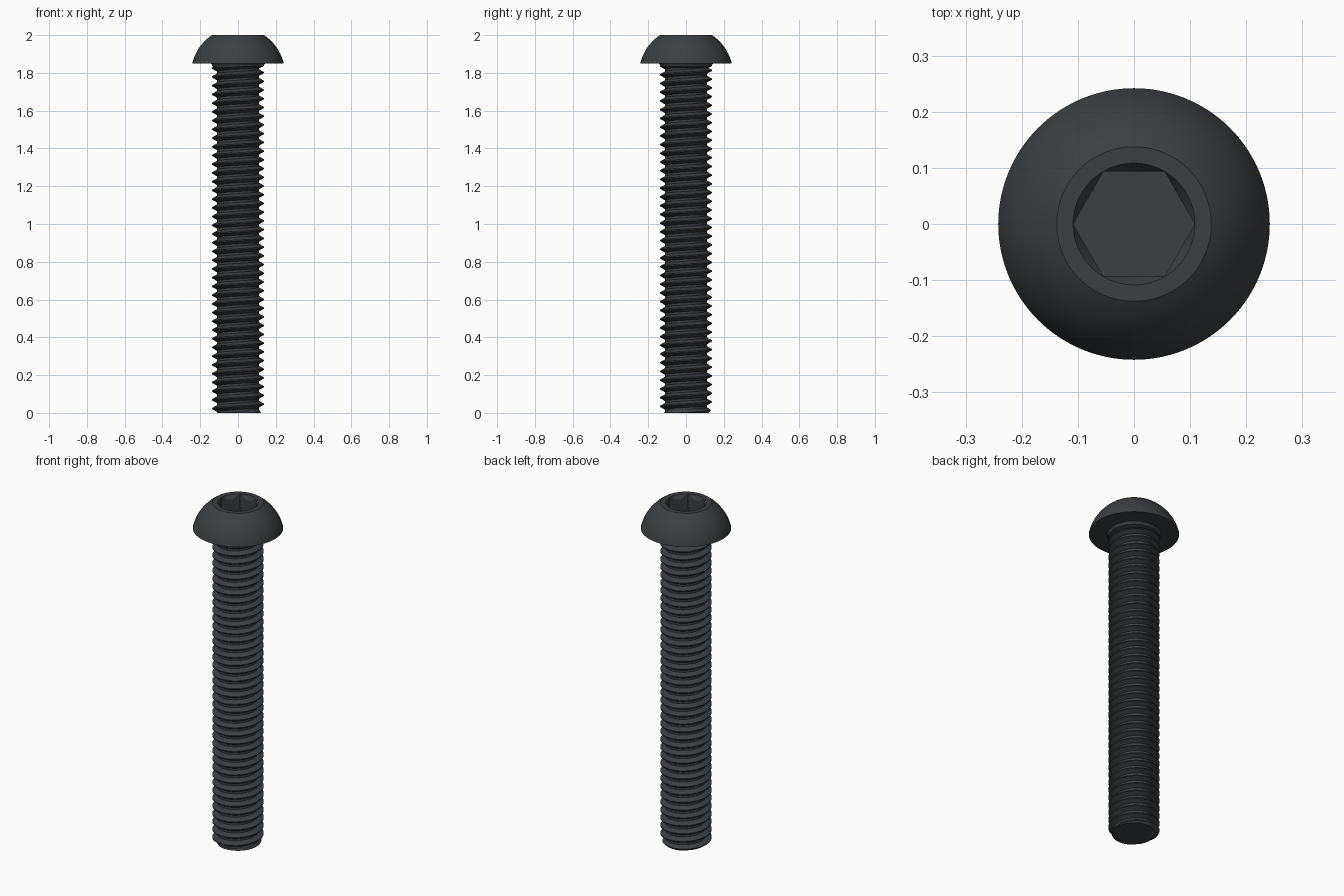
import bpy, bmesh, math

if "Cube" in bpy.data.objects:
    bpy.data.objects.remove(bpy.data.objects["Cube"])

N = 96                        # segments around the axis
PITCH = 0.0462
R_MAJOR, R_MINOR = 0.137, 0.111
THREAD_TOP = 1.84
HEAD_Z, TOP_Z = 1.85, 2.0

mat = bpy.data.materials.new("black_steel")
mat.diffuse_color = (0.045, 0.05, 0.055, 1)
mat.use_nodes = True
mat.node_tree.nodes["Principled BSDF"].inputs["Base Color"].default_value = mat.diffuse_color


def finish(bm, name):
    bmesh.ops.remove_doubles(bm, verts=bm.verts, dist=1e-5)
    bmesh.ops.recalc_face_normals(bm, faces=bm.faces)
    mesh = bpy.data.meshes.new(name)
    bm.to_mesh(mesh)
    bm.free()
    mesh.materials.append(mat)
    obj = bpy.data.objects.new(name, mesh)
    bpy.context.collection.objects.link(obj)
    bpy.ops.object.select_all(action='DESELECT')
    obj.select_set(True)
    bpy.context.view_layer.objects.active = obj
    bpy.ops.object.shade_smooth_by_angle(angle=math.radians(30))
    return obj


def ring(bm, radius, height):
    """Closed ring; radius and height are functions of the angle."""
    verts = []
    for i in range(N):
        a = math.tau * i / N
        r = radius(a)
        verts.append(bm.verts.new((r * math.cos(a), r * math.sin(a), height(a))))
    return verts


def bridge(bm, lo, hi):
    for i in range(N):
        j = (i + 1) % N
        bm.faces.new((lo[i], lo[j], hi[j], hi[i]))


# Threaded shank: rows of vertices follow the helix, clamped at both ends
STEPS = (-1 / 16, 1 / 16, 3 / 8, 5 / 8)      # crest edges, root edges


def thread_radius(phase):
    d = abs((phase + 0.5) % 1 - 0.5)         # distance from crest centre
    t = min(max((d - 1 / 16) / (3 / 8 - 1 / 16), 0), 1)
    return R_MAJOR + (R_MINOR - R_MAJOR) * t


bm = bmesh.new()
rows = []
for k in range(-2, int(THREAD_TOP / PITCH) + 3):
    for s in STEPS:
        row = []
        for i in range(N):
            a = math.tau * i / N
            z = min(max((k + s + i / N) * PITCH, 0), THREAD_TOP)
            r = min(thread_radius(z / PITCH - i / N), 0.118 + z)   # tip chamfer
            row.append(bm.verts.new((r * math.cos(a), r * math.sin(a), z)))
        rows.append(row)
for j in range(len(rows) - 1 - len(STEPS)):
    for i in range(N):
        a, b = rows[j], rows[j + 1]
        if i < N - 1:
            bm.faces.new((a[i], a[i + 1], b[i + 1], b[i]))
        else:
            c, d = rows[j + len(STEPS)], rows[j + len(STEPS) + 1]
            bm.faces.new((a[i], c[0], d[0], b[i]))
bmesh.ops.remove_doubles(bm, verts=bm.verts, dist=1e-5)
loose = [v for v in bm.verts if not v.link_faces]
bmesh.ops.delete(bm, geom=loose, context='VERTS')
bmesh.ops.holes_fill(bm, edges=[e for e in bm.edges if e.is_boundary], sides=0)
finish(bm, "threaded_shank")

# Button head: collar, flat underside, domed side, flat top, hex socket
R_SOCKET = 0.1085
dome_z, dome_r = 1.793, 0.2486
a0 = math.asin((HEAD_Z - dome_z) / dome_r)
a1 = math.asin((TOP_Z - dome_z) / dome_r)
profile = [(0.112, 1.825), (0.136, 1.834), (0.138, 1.842), (0.145, HEAD_Z)]
for n in range(15):
    a = a0 + (a1 - a0) * n / 14
    profile.append((dome_r * math.cos(a), dome_z + dome_r * math.sin(a)))
profile.append((R_SOCKET, TOP_Z))


def hex_radius(a):
    off = a % (math.pi / 3) - math.pi / 6
    return R_SOCKET * math.cos(math.pi / 6) / math.cos(off)


bm = bmesh.new()
rings = [ring(bm, lambda a, r=r: r, lambda a, z=z: z) for r, z in profile]
rings.append(ring(bm, hex_radius, lambda a: TOP_Z - 1.7 * (R_SOCKET - hex_radius(a))))
rings.append(ring(bm, hex_radius, lambda a: TOP_Z - 0.096))
bmesh.ops.remove_doubles
for lo, hi in zip(rings, rings[1:]):
    bridge(bm, lo, hi)
bm.faces.new(rings[-1])
bm.faces.new(rings[0][::-1])
finish(bm, "button_head")
